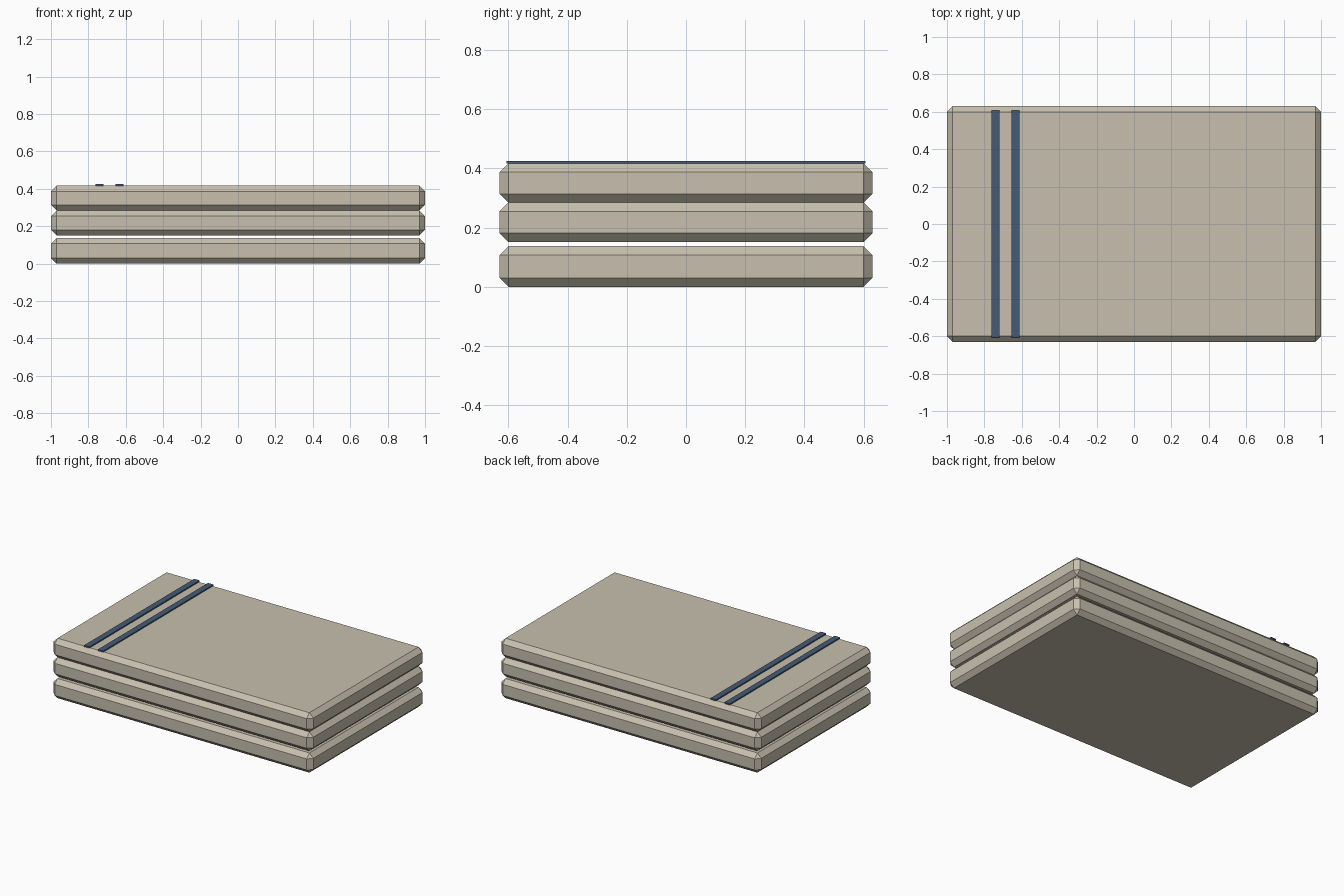
import bpy, bmesh
from mathutils import Vector

if "Cube" in bpy.data.objects:
    bpy.data.objects.remove(bpy.data.objects["Cube"])


def material(name, rgb):
    m = bpy.data.materials.new(name)
    m.diffuse_color = (*rgb, 1.0)
    m.use_nodes = True
    m.node_tree.nodes["Principled BSDF"].inputs["Base Color"].default_value = m.diffuse_color
    return m


cloth = material("beige_cloth", (0.58, 0.53, 0.43))
navy = material("navy_stripe", (0.06, 0.105, 0.18))


def box(name, lo, hi, mat, bevel=0.0):
    """Axis-aligned box between two corners, with optional flat chamfers."""
    lo, hi = Vector(lo), Vector(hi)
    bm = bmesh.new()
    bmesh.ops.create_cube(bm, size=1)
    bmesh.ops.scale(bm, vec=hi - lo, verts=bm.verts)
    bmesh.ops.translate(bm, vec=(lo + hi) / 2, verts=bm.verts)
    if bevel:
        bmesh.ops.bevel(bm, geom=bm.edges[:], offset=bevel, offset_type='OFFSET',
                        segments=1, affect='EDGES', profile=0.5)
    mesh = bpy.data.meshes.new(name)
    bm.to_mesh(mesh)
    bm.free()
    mesh.materials.append(mat)
    ob = bpy.data.objects.new(name, mesh)
    bpy.context.collection.objects.link(ob)
    return ob


# Three stacked folded blankets, with a small gap above the lowest
for i, (z0, z1) in enumerate([(0.0, 0.137), (0.151, 0.284), (0.284, 0.417)]):
    box(f"folded_blanket_{i + 1}", (-1, -0.63, z0), (1, 0.63, z1), cloth, 0.03)

# Two thin stripes across the top blanket
for i, x in enumerate((-0.741, -0.634)):
    box(f"stripe_{i + 1}", (x - 0.021, -0.606, 0.416), (x + 0.021, 0.606, 0.4255), navy)
